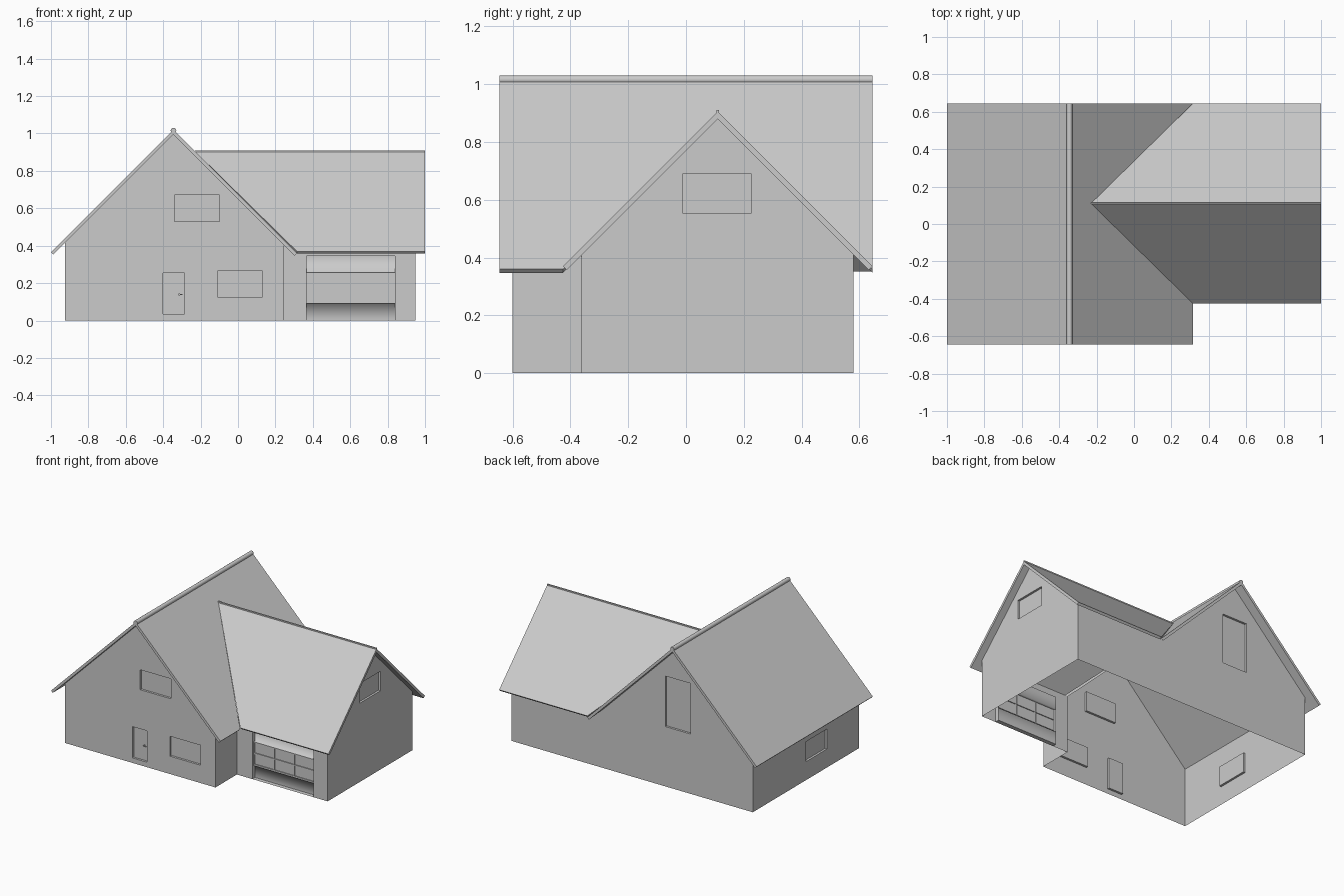
import bpy, bmesh
from mathutils import Vector

cube = bpy.data.objects.get("Cube")
if cube:
    bpy.data.objects.remove(cube, do_unlink=True)

grey = bpy.data.materials.new("plain_grey")
grey.use_nodes = True
grey.diffuse_color = (0.6, 0.6, 0.6, 1)
grey.node_tree.nodes["Principled BSDF"].inputs["Base Color"].default_value = (0.6, 0.6, 0.6, 1)


def finish(name, bm, smooth=False):
    mesh = bpy.data.meshes.new(name)
    bm.to_mesh(mesh)
    bm.free()
    mesh.materials.append(grey)
    for p in mesh.polygons:
        p.use_smooth = smooth
    obj = bpy.data.objects.new(name, mesh)
    bpy.context.scene.collection.objects.link(obj)
    return obj


def wall(name, axis, at, outline, holes=(), depth=0.015, is_open=False):
    """Upright sheet running along x (axis 0) or y (axis 1) with recessed panels."""
    other = 1 - axis
    inward = Vector((0, 0, 0))
    inward[other] = -1 if at > 0 else 1

    def place(u, z):
        p = Vector((0, 0, z))
        p[axis], p[other] = u, at
        return p

    bm = bmesh.new()
    face = bm.faces.new([bm.verts.new(place(u, z)) for u, z in outline])
    face.normal_update()
    if face.normal.dot(inward) > 0:
        face.normal_flip()
    side = Vector((0, 0, 0))
    side[axis] = 1
    for u0, u1, z0, z1 in holes:
        for u, z, normal in ((u0, 0, side), (u1, 0, side), (0, z0, (0, 0, 1)), (0, z1, (0, 0, 1))):
            bmesh.ops.bisect_plane(bm, geom=bm.verts[:] + bm.edges[:] + bm.faces[:],
                                   plane_co=place(u, z), plane_no=normal, dist=1e-5)
    for u0, u1, z0, z1 in holes:
        panel = []
        for f in bm.faces:
            c = f.calc_center_median()
            if u0 < c[axis] < u1 and z0 < c.z < z1 and abs(c[other] - at) < 1e-5:
                panel.append(f)
        made = bmesh.ops.extrude_face_region(bm, geom=panel)["geom"]
        bmesh.ops.delete(bm, geom=[f for f in panel if f.is_valid], context="FACES")
        bmesh.ops.translate(bm, vec=inward * depth,
                            verts=[g for g in made if isinstance(g, bmesh.types.BMVert)])
        if is_open:
            bmesh.ops.delete(bm, geom=[g for g in made if isinstance(g, bmesh.types.BMFace)],
                             context="FACES_ONLY")
    return finish(name, bm)


def roof(name, plan, height, thickness=0.018):
    """Sloped slab over a plan outline, thickened square to the slope."""
    bm = bmesh.new()
    face = bm.faces.new([bm.verts.new((x, y, height(x, y))) for x, y in plan])
    face.normal_update()
    if face.normal.z < 0:
        face.normal_flip()
    down = face.normal * -thickness
    made = bmesh.ops.extrude_face_region(bm, geom=[face], use_keep_orig=True)["geom"]
    bmesh.ops.translate(bm, vec=down, verts=[g for g in made if isinstance(g, bmesh.types.BMVert)])
    bmesh.ops.recalc_face_normals(bm, faces=bm.faces[:])
    return finish(name, bm)


def box(name, low, high):
    bm = bmesh.new()
    bmesh.ops.create_cube(bm, size=1)
    for v in bm.verts:
        v.co = [l + (c + 0.5) * (h - l) for c, l, h in zip(v.co, low, high)]
    return finish(name, bm)


# Main dimensions
LEFT, STEP, END = -0.925, 0.245, 0.95
FRONT, WING, BACK = -0.6, -0.362, 0.58
RX, RZ = -0.345, 1.02           # main ridge
WY, WZ = 0.11, 0.905            # wing ridge
UNDER = 0.025


def main_z(x, y=0):
    return RZ - abs(x - RX)


def wing_z(x, y):
    return WZ - abs(y - WY)


main_top = [(x, main_z(x) - UNDER) for x in (STEP, RX, LEFT)]
wing_top = [(y, wing_z(0, y) - UNDER) for y in (BACK, WY, WING)]
eave = wing_top[0][1]

# Walls with recessed windows and door
wall("front_wall", 0, FRONT, [(LEFT, 0), (STEP, 0)] + main_top,
     [(-0.34, -0.1, 0.53, 0.67), (-0.11, 0.13, 0.125, 0.265), (-0.4, -0.285, 0.035, 0.255)])
wall("left_wall", 1, LEFT, [(FRONT, 0), (BACK, 0), (BACK, main_top[2][1]), (FRONT, main_top[2][1])],
     [(-0.245, -0.01, 0.13, 0.27)])
wall("back_wall", 0, BACK, [(LEFT, 0), (END, 0), (END, eave), (STEP, eave)] + main_top[1:],
     [(-0.44, -0.246, 0.42, 0.775)])
wall("step_wall", 1, STEP, [(FRONT, 0), (WING, 0), (WING, main_top[0][1]), (FRONT, main_top[0][1])])
wall("wing_end_wall", 1, END, [(WING, 0), (BACK, 0)] + wing_top, [(-0.01, 0.224, 0.553, 0.69)])
wall("wing_front_wall", 0, WING, [(STEP, 0), (END, 0), (END, eave), (STEP, eave)],
     [(0.365, 0.84, 0, 0.345)], depth=0.03, is_open=True)

# Door handle
box("door_handle_plate", (-0.317, FRONT + 0.005, 0.135), (-0.311, FRONT + 0.015, 0.145))
box("door_handle", (-0.317, FRONT, 0.137), (-0.296, FRONT + 0.006, 0.142))

# Garage door: glazed band standing proud between two softly shaded panels
DOOR, BAND = WING + 0.03, WING + 0.012
panes = [(u, u + 0.148, z, z + 0.07) for u in (0.372, 0.5285, 0.685) for z in (0.102, 0.181)]
wall("garage_door_band", 0, BAND, [(0.365, 0.09), (0.84, 0.09), (0.84, 0.258), (0.365, 0.258)],
     panes, depth=0.006)
for name, profile in (("garage_door_lower", [(DOOR, 0), (DOOR, 0.09), (BAND, 0.09)]),
                      ("garage_door_upper", [(BAND, 0.258), (DOOR, 0.258), (DOOR, 0.345)])):
    bm = bmesh.new()
    rows = [[bm.verts.new((x, y, z)) for x in (0.365, 0.84)] for y, z in profile]
    for a, b in zip(rows, rows[1:]):
        bm.faces.new((a[0], a[1], b[1], b[0]))
    finish(name, bm, smooth=True)

# Roof slabs meeting along the valleys
F, B, EAVE_X, WF = -0.645, 0.645, 0.315, -0.425
VALLEY = (RX + RZ - WZ, WY)
roof("main_roof_left", [(-1, F), (RX, F), (RX, B), (-1, B)], main_z)
roof("main_roof_right", [(RX, F), (EAVE_X, F), (EAVE_X, WF), VALLEY, (EAVE_X, B), (RX, B)], main_z)
roof("wing_roof_front", [(EAVE_X, WF), (1, WF), (1, WY), VALLEY], wing_z)
roof("wing_roof_back", [VALLEY, (1, WY), (1, B), (EAVE_X, B)], wing_z)

# Ridge caps
bpy.ops.mesh.primitive_cylinder_add(vertices=16, radius=0.015, depth=B - F,
                                    location=(RX, 0, 1.015), rotation=(1.5708, 0, 0))
cap = bpy.context.object
cap.name = "main_ridge_cap"
cap.data.materials.append(grey)
bpy.ops.object.shade_smooth_by_angle()
box("wing_ridge_cap", (VALLEY[0], WY - 0.004, WZ - 0.02), (1, WY + 0.004, WZ + 0.005))
